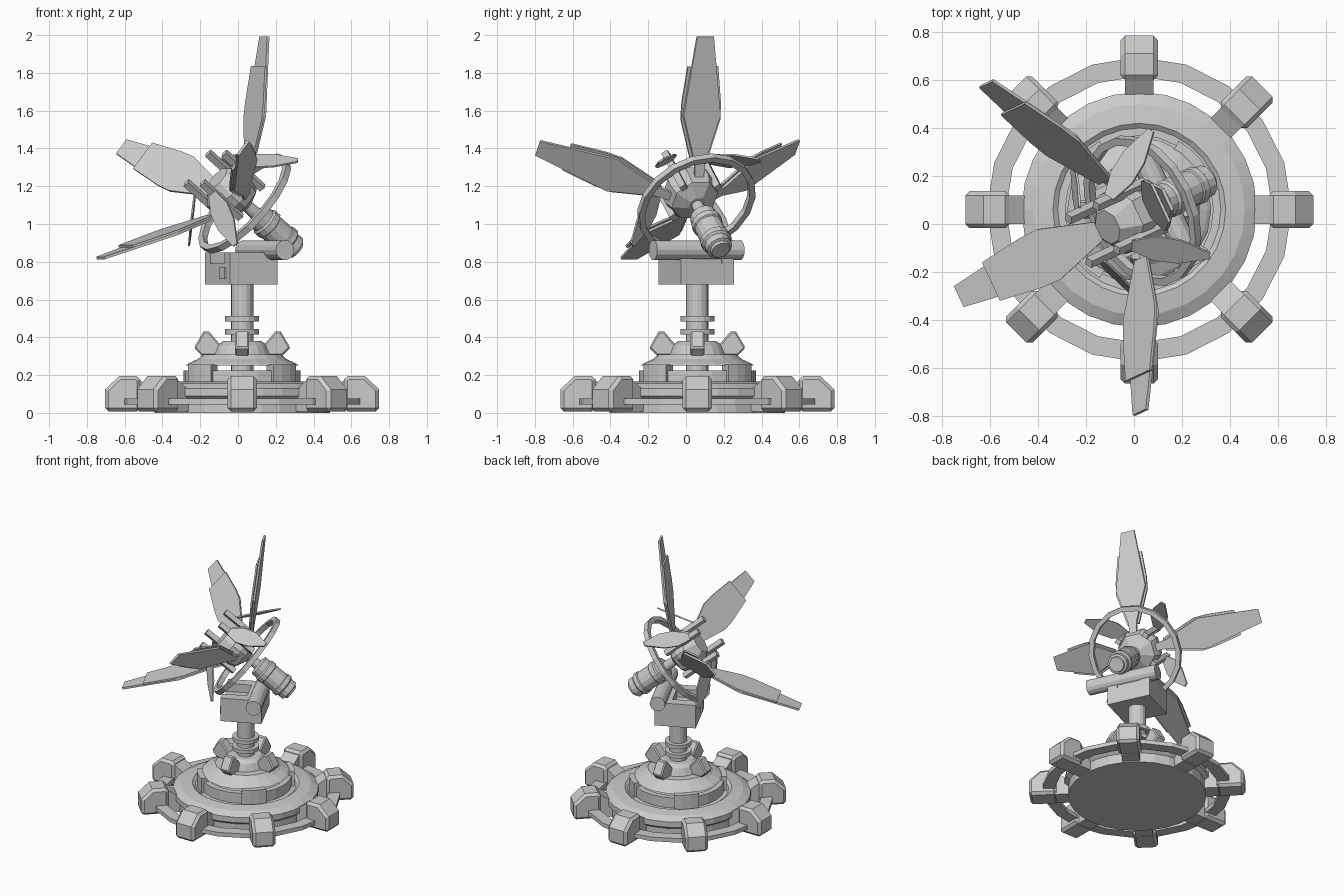
import bpy, bmesh
from math import pi, cos, sin, radians
from mathutils import Matrix, Vector

if "Cube" in bpy.data.objects:
    bpy.data.objects.remove(bpy.data.objects["Cube"])

T = Matrix.Translation
R = Matrix.Rotation


def finish(name, bm, mat):
    bmesh.ops.recalc_face_normals(bm, faces=bm.faces)
    me = bpy.data.meshes.new(name)
    bm.to_mesh(me)
    bm.free()
    ob = bpy.data.objects.new(name, me)
    ob.matrix_world = mat
    bpy.context.collection.objects.link(ob)
    return ob


def lathe(name, prof, n, mat, closed=False, start=0.0, sweep=2 * pi):
    """Revolve an (r, z) profile; a partial sweep gets end caps."""
    bm = bmesh.new()
    full = sweep > 6.28
    count = n if full else n + 1
    rings = [[bm.verts.new((r * cos(start + sweep * i / n), r * sin(start + sweep * i / n), z))
              for r, z in prof] for i in range(count)]
    m = len(prof)
    for i in range(n):
        a, b = rings[i], rings[(i + 1) % count]
        for j in range(m if closed else m - 1):
            k = (j + 1) % m
            bm.faces.new((a[j], b[j], b[k], a[k]))
    if not closed:
        bm.faces.new([r[0] for r in rings])
        bm.faces.new([r[-1] for r in rings])
    elif not full:
        bm.faces.new(rings[0])
        bm.faces.new(rings[-1])
    return finish(name, bm, mat)


def prism(name, poly, t, mat):
    """Extrude a flat outline by t, centred on its own plane."""
    bm = bmesh.new()
    lo = [bm.verts.new((x, y, -t / 2)) for x, y in poly]
    hi = [bm.verts.new((x, y, t / 2)) for x, y in poly]
    bm.faces.new(lo)
    bm.faces.new(hi)
    for i in range(len(poly)):
        k = (i + 1) % len(poly)
        bm.faces.new((lo[i], lo[k], hi[k], hi[i]))
    return finish(name, bm, mat)


def box(name, x, y, z, mat=Matrix()):
    c = T(((x[0] + x[1]) / 2, (y[0] + y[1]) / 2, (z[0] + z[1]) / 2))
    bm = bmesh.new()
    bmesh.ops.create_cube(bm, size=1, matrix=c @ Matrix.Diagonal(
        (x[1] - x[0], y[1] - y[0], z[1] - z[0], 1)))
    return finish(name, bm, mat)


def bevel(ob, w):
    m = ob.modifiers.new("bevel", 'BEVEL')
    m.width, m.segments, m.limit_method, m.angle_limit = w, 1, 'ANGLE', radians(70)


def mirrored(half):
    """Half outline (length, half width) to a closed symmetric outline."""
    return half + [(x, -y) for x, y in reversed(half)]


# ---- base, centred a little off the origin
B = T((0.022, 0.06, 0))
lathe("base_disc", [(.465, 0), (.465, .07), (.49, .09), (.49, .13), (.44, .155),
                    (.36, .165), (.34, .15), (.05, .15)], 28, B)
ring = [(.555, .045), (.635, .045), (.635, .075), (.555, .075)]
lathe("outer_ring", ring, 20, B, closed=True)
wall = [(.27, .14), (.31, .14), (.31, .225), (.27, .225)]
lathe("inner_wall", wall, 24, B, closed=True)
block = [(.26, .14), (.33, .14), (.33, .255), (.26, .255)]
for k in range(4):
    lathe("wall_block", block, 3, B, True, radians(30 + 90 * k), radians(30))

# eight clamps gripping the outer ring, each with a narrower inner foot
clamp = [(.54, .008), (.725, .008), (.725, .125), (.65, .195), (.56, .195), (.54, .178)]
foot = [(.45, .008), (.55, .008), (.55, .18), (.475, .13), (.45, .13)]
for k in range(8):
    C = B @ R(k * pi / 4, 4, 'Z') @ R(pi / 2, 4, 'X')
    bevel(prism("ring_clamp", clamp, .155, C), .018)
    prism("clamp_foot", foot, .118, C)

# upper dome with four claws
lathe("dome", [(.05, .25), (.30, .25), (.285, .262), (.235, .285), (.205, .31), (.15, .31),
               (.13, .36), (.10, .38), (.05, .38)], 20, B)
claw = [(.12, .305), (.215, .305), (.255, .345), (.205, .43), (.175, .43), (.115, .36)]
for k in range(4):
    bevel(prism("claw", claw, .075, B @ R(k * pi / 2, 4, 'Z') @ R(pi / 2, 4, 'X')), .008)

# column and collars
lathe("column", [(.06, .1), (.06, .7)], 16, B)
for z in (.415, .485):
    lathe("collar", [(.09, z), (.09, z + .028)], 16, B)

# ---- swivel bracket, turned to face along the rotor shaft
S = T((.018, .055, 0)) @ R(radians(25), 4, 'Z')
box("bracket_floor", (-.14, .14), (-.155, .155), (.68, .79), S)
for y in ((-.155, -.085), (.085, .155)):
    box("bracket_side", (-.14, .14), y, (.78, .85), S)
box("bracket_back", (.03, .135), (-.09, .09), (.78, .85), S)
box("bracket_latch", (-.15, -.13), (-.11, -.04), (.71, .77), S)

# tilt pivot across the bracket
P = S @ T((.112, -.05, .862)) @ R(pi / 2, 4, 'X')
lathe("pivot", [(.053, -.255), (.053, .255)], 14, P)

# ---- rotor frame: local z is the shaft, local x points along the upper blade
d = Vector((-.70, -.33, .632)).normalized()
u = Vector((.568, .264, .78))
u = (u - d * u.dot(d)).normalized()
v = d.cross(u)
M = T((.31, .185, .86)) @ Matrix((u, v, d)).transposed().to_4x4()

lathe("motor", [(.05, 0), (.055, .015), (.07, .02), (.07, .06), (.082, .07), (.082, .10),
                (.075, .105), (.075, .20), (.082, .205), (.082, .24), (.072, .25),
                (.072, .29), (.035, .30), (.03, .42)], 14, M)
lathe("hub", [(.05, .38), (.13, .42), (.15, .47), (.145, .53), (.075, .60)], 8,
      M @ R(pi / 8, 4, 'Z'))
guard = [(.295, .375), (.328, .375), (.328, .41), (.295, .41)]
lathe("guard_ring", guard, 18, M, closed=True)

blade = mirrored([(-.06, .025), (.04, .03), (.29, .108), (.71, .048)])
plate = mirrored([(.03, .042), (.27, .115), (.36, .113), (.55, .088), (.55, .07)])
petal = mirrored([(-.02, .025), (.08, .06), (.18, .058), (.31, .015)])
for k in range(4):
    # swept-forward main blade with a shorter plate on the nose side
    A = M @ R(k * pi / 2, 4, 'Z') @ T((.16, 0, .478)) @ R(-radians(32.8), 4, 'Y')
    prism("blade", blade, .014, A)
    prism("blade_plate", plate, .012, A @ T((0, 0, .014)))
    # swept-back petal on a square peg between the blades
    Q = M @ R(pi / 4 + k * pi / 2, 4, 'Z')
    box("peg", (.125, .16), (-.018, .018), (.40, .69), Q)
    prism("petal", petal, .01, Q @ T((.17, 0, .60)) @ R(radians(40), 4, 'Y'))
